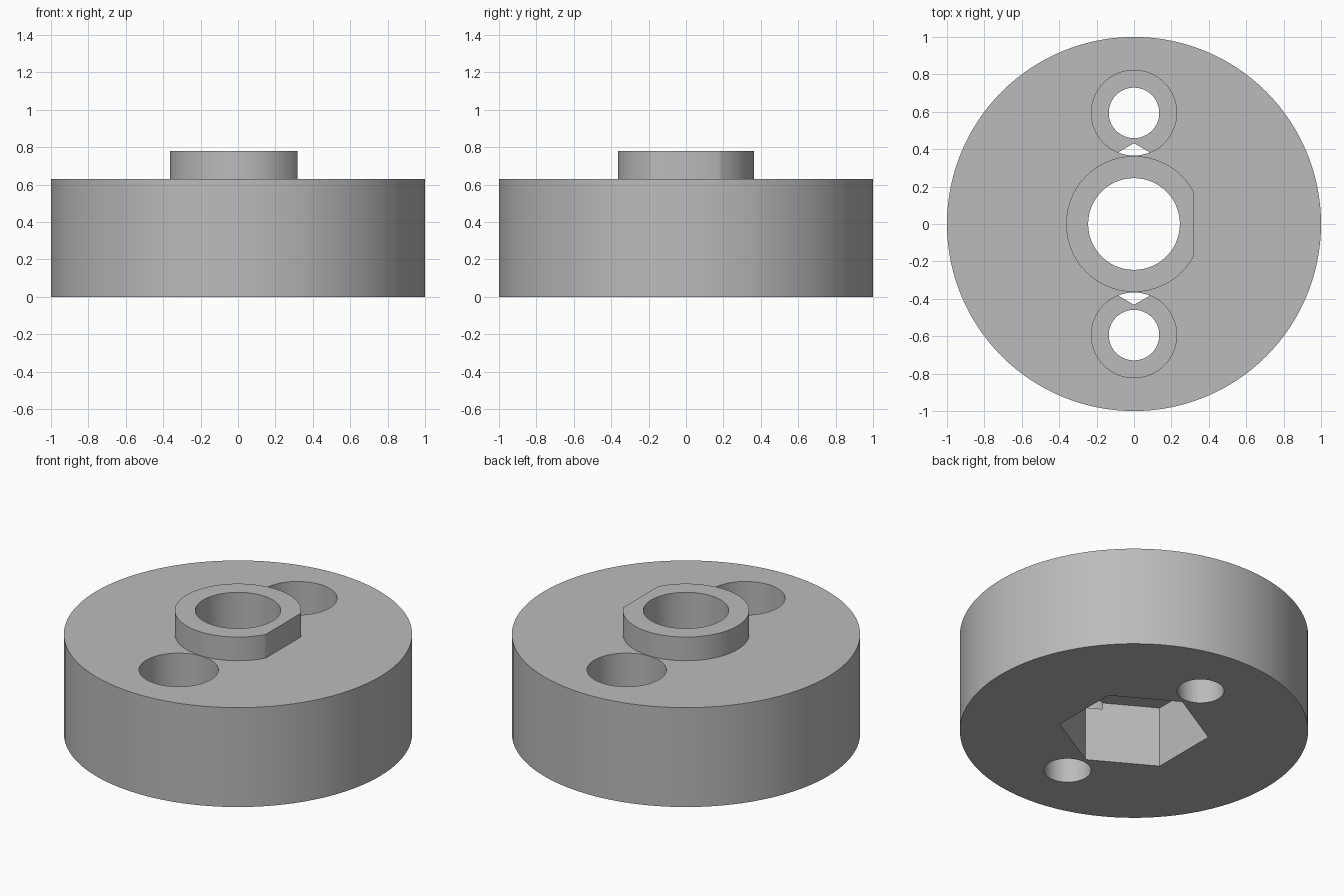
import bpy
import math

default = bpy.data.objects.get("Cube")
if default:
    bpy.data.objects.remove(default, do_unlink=True)

grey = bpy.data.materials.new("Plain grey")
grey.use_nodes = True
colour = (0.5, 0.5, 0.5, 1.0)
grey.diffuse_color = colour
grey.node_tree.nodes["Principled BSDF"].inputs["Base Color"].default_value = colour


def cylinder(name, radius, low, high, y=0.0, sides=128, turn=0.0):
    """Upright cylinder or prism between two heights."""
    bpy.ops.mesh.primitive_cylinder_add(
        vertices=sides, radius=radius, depth=high - low,
        location=(0, y, (low + high) / 2), rotation=(0, 0, turn))
    obj = bpy.context.object
    obj.name = name
    obj.data.materials.append(grey)
    return obj


def combine(target, tool, operation="DIFFERENCE"):
    """Apply a boolean, then discard the tool."""
    tool.hide_render = True
    mod = target.modifiers.new(tool.name, "BOOLEAN")
    mod.operation = operation
    mod.solver = "EXACT"
    mod.object = tool
    bpy.context.view_layer.objects.active = target
    bpy.ops.object.modifier_apply(modifier=mod.name)
    bpy.data.objects.remove(tool, do_unlink=True)


BODY_TOP, BOSS_TOP = 0.63, 0.78
HEX_DEPTH, BORE_FLOOR = 0.385, 0.345

# Disc body
body = cylinder("disc_body", 1.0, 0, BODY_TOP)

# Raised central boss with one flat side
boss = cylinder("boss", 0.363, 0.5, BOSS_TOP)
bpy.ops.mesh.primitive_cube_add(size=1, location=(0.318 + 0.5, 0, 0.7))
flat_cutter = bpy.context.object
flat_cutter.name = "flat_cutter"
combine(boss, flat_cutter)
combine(body, boss, "UNION")

# Central bore and hexagonal pocket underneath
combine(body, cylinder("centre_bore", 0.245, -0.1, 1.0))
combine(body, cylinder("hex_pocket", 0.432, -0.1, HEX_DEPTH, sides=6))

# Two screw holes, counterbored from the top
for side in (-1, 1):
    y = side * 0.594
    combine(body, cylinder("screw_hole", 0.135, -0.1, 1.0, y, 64))
    combine(body, cylinder("counterbore", 0.228, BORE_FLOOR, 1.0, y, 64))

# Smooth round walls, crisp edges
bpy.ops.object.select_all(action="DESELECT")
body.select_set(True)
bpy.context.view_layer.objects.active = body
bpy.ops.object.shade_smooth_by_angle(angle=math.radians(30))
